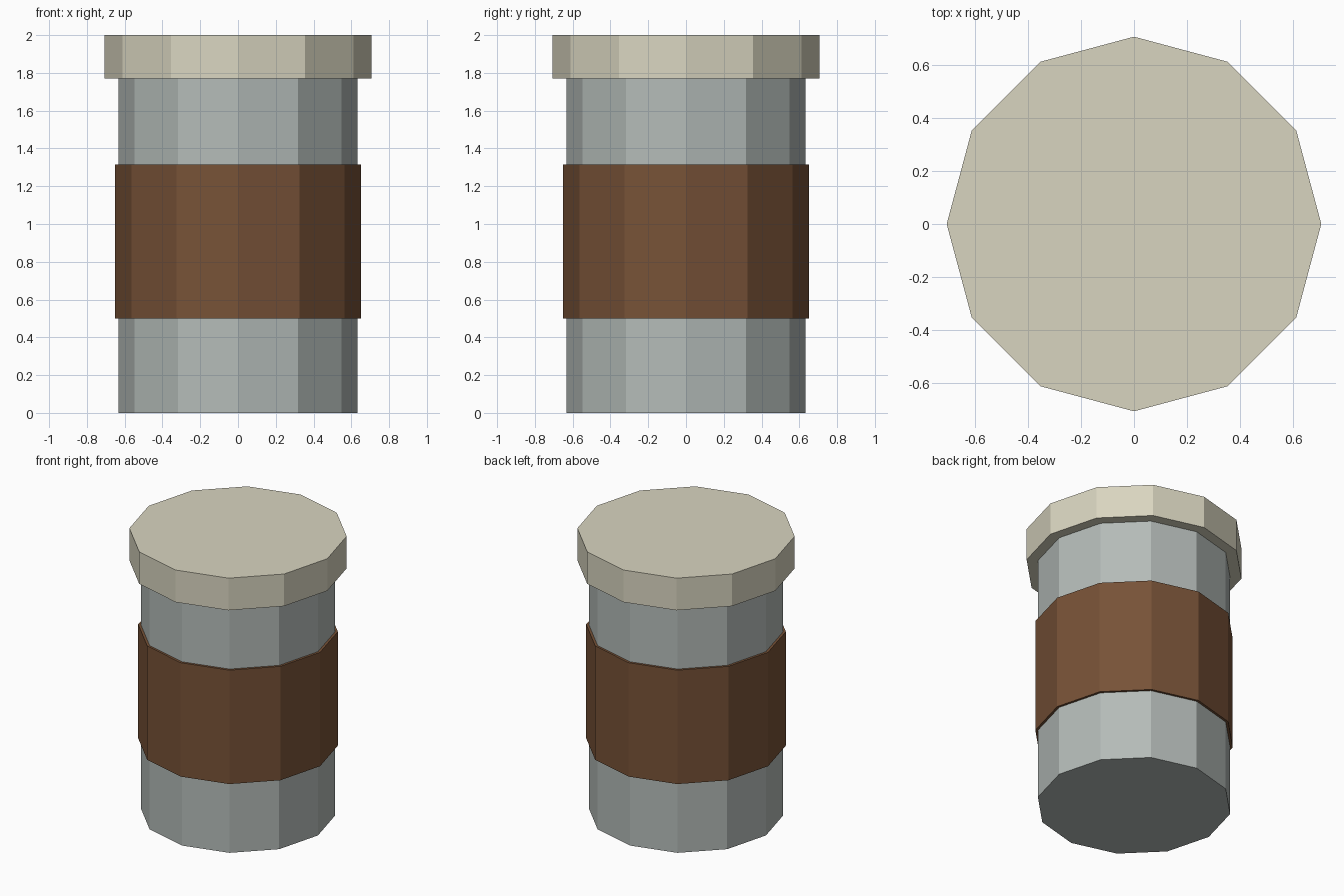
import bpy

cube = bpy.data.objects.get("Cube")
if cube:
    bpy.data.objects.remove(cube, do_unlink=True)


def make_material(name, rgb):
    mat = bpy.data.materials.new(name)
    mat.use_nodes = True
    colour = (*rgb, 1.0)
    mat.diffuse_color = colour
    mat.node_tree.nodes["Principled BSDF"].inputs["Base Color"].default_value = colour
    return mat


def make_drum(name, radius, bottom, top, mat):
    """Flat-shaded twelve-sided drum between two heights."""
    bpy.ops.mesh.primitive_cylinder_add(
        vertices=12, radius=radius, depth=top - bottom,
        location=(0, 0, (bottom + top) / 2))
    obj = bpy.context.object
    obj.name = name
    obj.data.name = name
    obj.data.materials.append(mat)
    return obj


glass = make_material("pale grey glass", (0.456, 0.497, 0.479))
brown = make_material("brown label", (0.184, 0.084, 0.038))
cream = make_material("cream lid", (0.694, 0.665, 0.527))

# Jar body, wrapped label and overhanging lid
make_drum("jar_body", 0.633, 0.0, 1.77, glass)
make_drum("label_band", 0.65, 0.50, 1.315, brown)
make_drum("lid", 0.707, 1.77, 2.0, cream)
